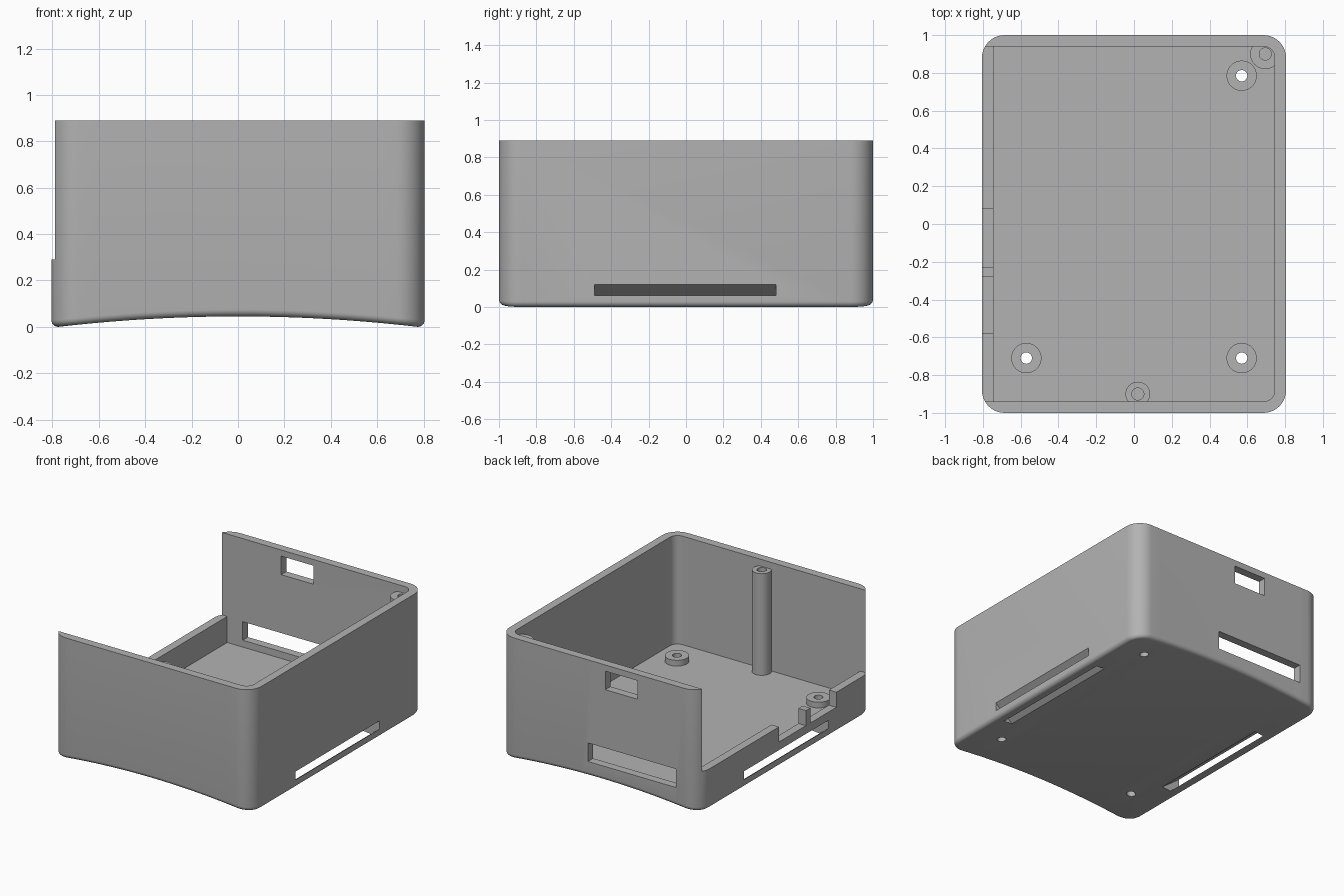
import bpy, bmesh
from math import sin, cos, pi
from mathutils import Vector

old = bpy.data.objects.get("Cube")
if old:
    bpy.data.objects.remove(old)

grey = bpy.data.materials.new("plain_grey")
grey.use_nodes = True
grey.diffuse_color = (0.45, 0.45, 0.45, 1)
grey.node_tree.nodes["Principled BSDF"].inputs["Base Color"].default_value = (0.45, 0.45, 0.45, 1)

HX, HY, TOP, FLOOR = 0.805, 1.0, 0.89, 0.10
WALL, CORNER, FILLET, ARCH = 0.06, 0.12, 0.03, 0.045
IX, IY = HX - WALL, HY - WALL


def finish(name, bm):
    bmesh.ops.recalc_face_normals(bm, faces=bm.faces)
    mesh = bpy.data.meshes.new(name)
    bm.to_mesh(mesh)
    bm.free()
    mesh.materials.append(grey)
    ob = bpy.data.objects.new(name, mesh)
    bpy.context.collection.objects.link(ob)
    return ob


def prism(name, points, along):
    """Extrude a flat outline along a vector."""
    bm = bmesh.new()
    face = bm.faces.new([bm.verts.new(p) for p in points])
    new = bmesh.ops.extrude_face_region(bm, geom=[face])["geom"]
    verts = [v for v in new if isinstance(v, bmesh.types.BMVert)]
    bmesh.ops.translate(bm, verts=verts, vec=Vector(along))
    return finish(name, bm)


def box(name, x0, x1, y0, y1, z0, z1):
    return prism(name, [(x0, y0, z0), (x1, y0, z0), (x1, y1, z0), (x0, y1, z0)], (0, 0, z1 - z0))


def cylinder(name, x, y, r, z0, z1, n=40):
    ring = [(x + r * cos(2 * pi * i / n), y + r * sin(2 * pi * i / n), z0) for i in range(n)]
    return prism(name, ring, (0, 0, z1 - z0))


def combine(target, tool, operation):
    mod = target.modifiers.new("combine", "BOOLEAN")
    mod.operation, mod.solver, mod.object = operation, "EXACT", tool
    bpy.context.view_layer.objects.active = target
    bpy.ops.object.modifier_apply(modifier=mod.name)
    bpy.data.objects.remove(tool)


def cut(tool):
    combine(case, tool, "DIFFERENCE")


def add(tool):
    combine(case, tool, "UNION")


def front_line(inset, steps=10, spans=20):
    """Front half of the rounded outline, from -x to +x."""
    r, cx, cy = CORNER - inset, HX - CORNER, HY - CORNER
    arc = [(cx + r * sin(a), -cy - r * cos(a)) for a in (pi / 2 * i / steps for i in range(steps + 1))]
    left = [(-x, y) for x, y in reversed(arc)]
    mid = [(-cx + 2 * cx * i / spans, -cy - r) for i in range(1, spans)]
    return left + mid + arc


def arch(x):
    edge = HX - FILLET
    return ARCH * (1 - min(1, (x / edge) ** 2))


# Outer block: arched underside with a rounded lower edge
bm = bmesh.new()
levels = [(0, None)]
for i in range(7):
    a = pi / 2 * i / 6
    levels.append((FILLET * (1 - cos(a)), FILLET * (1 - sin(a))))
rings = []
for inset, lift in levels:
    line = front_line(inset)
    loop = line + [(x, -y) for x, y in reversed(line)]
    rings.append([bm.verts.new((x, y, TOP if lift is None else arch(x) + lift)) for x, y in loop])
count = len(rings[0])
for a, b in zip(rings, rings[1:]):
    for i in range(count):
        j = (i + 1) % count
        bm.faces.new((a[i], a[j], b[j], b[i]))
bm.faces.new(rings[0])
base = rings[-1]
for i in range(count // 2 - 1):
    bm.faces.new((base[i], base[i + 1], base[count - 2 - i], base[count - 1 - i]))
case = finish("case", bm)

# Hollow interior, rounded in the two +x corners
r = 0.06
quarter = [pi / 2 * i / 8 for i in range(9)]
inside = [(-IX, -IY)]
inside += [(IX - r + r * sin(a), -IY + r - r * cos(a)) for a in quarter]
inside += [(IX - r + r * cos(a), IY - r + r * sin(a)) for a in quarter]
inside += [(-IX, IY)]
cut(prism("hollow", [(x, y, FLOOR) for x, y in inside], (0, 0, 1)))

# Low side wall with two notches
cut(box("side_opening", -1, -0.7, -IY, IY, 0.29, 1.2))
for y0, y1 in ((-0.58, -0.28), (-0.23, 0.08)):
    cut(box("side_notch", -1, -0.7, y0, y1, 0.18, 0.4))

# Back wall windows
cut(box("wide_window", -0.62, 0.09, 0.9, 1.1, 0.15, 0.285))
cut(box("small_window", -0.31, -0.05, 0.9, 1.1, 0.71, 0.845))

# Slanted strap slots from each side to the underside
for s in (-1, 1):
    outline = [(0.86, 0.162), (0.62, -0.02), (0.62, -0.08), (0.86, 0.102)]
    cut(prism("strap_slot", [(s * x, -0.49, z) for x, z in outline], (0, 0.97, 0)))

# Tall screw posts with blind holes
for x, y, radius in ((0.02, -0.9, 0.065), (0.695, 0.9, 0.08)):
    add(cylinder("screw_post", x, y, radius, FLOOR - 0.015, 0.84))
    cut(cylinder("post_hole", x, y, 0.032, 0.65, 0.87))

# Low standoffs with holes through the floor
for x, y in ((0.57, 0.785), (-0.57, -0.71), (0.57, -0.71)):
    add(cylinder("standoff", x, y, 0.08, FLOOR - 0.015, FLOOR + 0.042))
    cut(cylinder("standoff_hole", x, y, 0.03, -0.1, 0.3))

bpy.ops.object.select_all(action="DESELECT")
case.select_set(True)
bpy.context.view_layer.objects.active = case
bpy.ops.object.shade_smooth_by_angle(angle=pi / 6)
